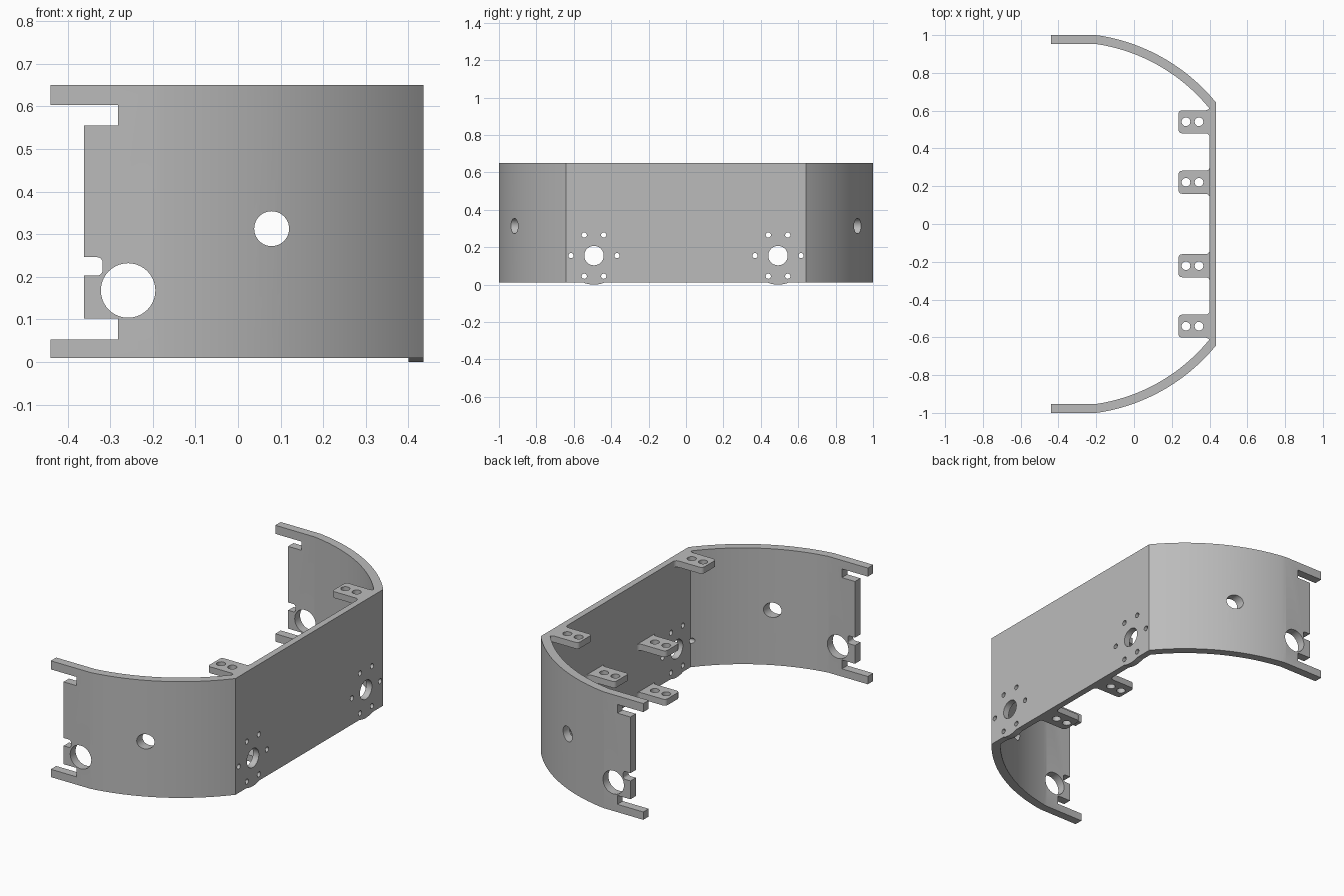
import bpy, bmesh, math
from mathutils import Vector

if "Cube" in bpy.data.objects:
    bpy.data.objects.remove(bpy.data.objects["Cube"], do_unlink=True)

# Single metal colour
GREY = (0.5, 0.5, 0.5, 1)
metal = bpy.data.materials.new("light grey metal")
metal.use_nodes = True
metal.diffuse_color = GREY
metal.node_tree.nodes["Principled BSDF"].inputs["Base Color"].default_value = GREY

BOTTOM, TOP = 0.01, 0.65
PLATE_IN, PLATE_OUT = 0.40, 0.435


def prism(name, pts, axis, lo, hi):
    """Extrude a 2D outline along an axis."""
    place = {"x": lambda a, b, h: (h, a, b),
             "y": lambda a, b, h: (a, h, b),
             "z": lambda a, b, h: (a, b, h)}[axis]
    bm = bmesh.new()
    base = bm.faces.new([bm.verts.new(place(a, b, lo)) for a, b in pts])
    out = bmesh.ops.extrude_face_region(bm, geom=[base])
    move = Vector(place(0, 0, hi - lo))
    bmesh.ops.translate(bm, vec=move,
                        verts=[g for g in out["geom"] if isinstance(g, bmesh.types.BMVert)])
    bmesh.ops.recalc_face_normals(bm, faces=bm.faces)
    mesh = bpy.data.meshes.new(name)
    bm.to_mesh(mesh)
    bm.free()
    mesh.materials.append(metal)
    obj = bpy.data.objects.new(name, mesh)
    bpy.context.collection.objects.link(obj)
    return obj


def arc(cx, cy, r, start, end, n):
    steps = [math.radians(start + (end - start) * i / n) for i in range(n + 1)]
    return [(cx + r * math.cos(t), cy + r * math.sin(t)) for t in steps]


def circle(cx, cy, r, n=40):
    return arc(cx, cy, r, 0, 360, n)[:-1]


def rounded(pts, radii, n=5):
    """Round the chosen right-angle corners of an outline."""
    out = []
    for i, p in enumerate(pts):
        if i not in radii:
            out.append(p)
            continue
        corner = Vector(p)
        u = (Vector(pts[i - 1]) - corner).normalized() * radii[i]
        v = (Vector(pts[(i + 1) % len(pts)]) - corner).normalized() * radii[i]
        for k in range(n + 1):
            t = math.pi / 2 * k / n
            q = corner + u * (1 - math.sin(t)) + v * (1 - math.cos(t))
            out.append((q.x, q.y))
    return out


def cut(obj, cutters):
    """Subtract the cutters, bake the result and discard them."""
    for c in cutters:
        c.hide_render = True
        mod = obj.modifiers.new("cut", "BOOLEAN")
        mod.operation, mod.solver, mod.object = "DIFFERENCE", "EXACT", c
    graph = bpy.context.evaluated_depsgraph_get()
    baked = bpy.data.meshes.new_from_object(obj.evaluated_get(graph))
    obj.modifiers.clear()
    obj.data = baked
    for c in cutters:
        bpy.data.objects.remove(c, do_unlink=True)


def finish(obj):
    bpy.ops.object.select_all(action="DESELECT")
    obj.select_set(True)
    bpy.context.view_layer.objects.active = obj
    bpy.ops.object.shade_smooth_by_angle(angle=math.radians(25))


# Bent shell: flat plate with two curved wings ending in straight arms
def wing_line(radius, plate_x, edge_y):
    cx, cy = -0.34, 0.01
    a = math.degrees(math.acos((plate_x - cx) / radius))
    b = math.degrees(math.acos((-0.2 - cx) / radius))
    half = arc(cx, cy, radius, a, b, 32)
    half[-1] = (-0.2, edge_y)
    return half + [(-0.44, edge_y)]


outer = wing_line(1.0, PLATE_OUT, 1.0)
inner = wing_line(0.953, PLATE_IN, 0.953)
mirror = lambda pts: [(x, -y) for x, y in pts]
outline = mirror(outer)[::-1] + outer + inner[::-1] + mirror(inner)
shell = prism("curved_shell", outline, "z", BOTTOM, TOP)

# Stepped slots at the wing ends, plus the holes through both wings
slot = [(-0.6, 0.053), (-0.282, 0.053), (-0.282, 0.102), (-0.362, 0.102),
        (-0.362, 0.203), (-0.318, 0.203), (-0.318, 0.246), (-0.362, 0.246),
        (-0.362, 0.555), (-0.282, 0.555), (-0.282, 0.603), (-0.6, 0.603)]
cutters = [prism("slot_cutter", rounded(slot, {5: 0.012, 6: 0.012}), "y", -1.2, 1.2),
           prism("large_hole_cutter", circle(-0.258, 0.168, 0.064), "y", -1.2, 1.2),
           prism("wing_hole_cutter", circle(0.079, 0.313, 0.041), "y", -1.2, 1.2)]

# Shaft hole and ring of six screw holes on each side of the plate
HUB_Y, HUB_Z = 0.492, 0.155
ring = [(-0.123, 0), (0.123, 0)] + [(sx * 0.052, sz * 0.11) for sx in (-1, 1) for sz in (-1, 1)]
for side in (-1, 1):
    cutters.append(prism("shaft_cutter", circle(side * HUB_Y, HUB_Z, 0.052), "x", 0.3, 0.5))
    for dy, dz in ring:
        cutters.append(prism("screw_cutter", circle(side * HUB_Y + dy, HUB_Z + dz, 0.014, 20),
                             "x", 0.3, 0.5))
cut(shell, cutters)
finish(shell)

# Rounded lips under the shaft holes
for side, label in ((1, "rear"), (-1, "front")):
    spread = math.degrees(math.acos((HUB_Z - BOTTOM) / HUB_Z))
    lip = arc(side * HUB_Y, HUB_Z, HUB_Z, -90 - spread, -90 + spread, 14)
    finish(prism(label + "_lip", lip, "x", PLATE_IN, PLATE_OUT))

# Mounting tabs: two at the top, two halfway up and two at the bottom
HALF, FLARE, TIP = 0.061, 0.082, 0.236
for level, offset, top in (("top", 0.541, TOP), ("middle", 0.221, 0.313), ("bottom", 0.221, 0.046)):
    for side, label in ((1, "rear"), (-1, "front")):
        c = side * offset
        root = PLATE_IN + 0.008
        shape = [(root, c - FLARE), (PLATE_IN, c - FLARE), (PLATE_IN, c - HALF), (TIP, c - HALF),
                 (TIP, c + HALF), (PLATE_IN, c + HALF), (PLATE_IN, c + FLARE), (root, c + FLARE)]
        shape = rounded(shape, {2: 0.02, 3: 0.018, 4: 0.018, 5: 0.02})
        tab = prism(f"{level}_{label}_tab", shape, "z", top - 0.035, top)
        cut(tab, [prism("tab_hole_cutter", circle(x, c, 0.023, 24), "z", top - 0.1, top + 0.1)
                  for x in (0.275, 0.344)])
        finish(tab)
